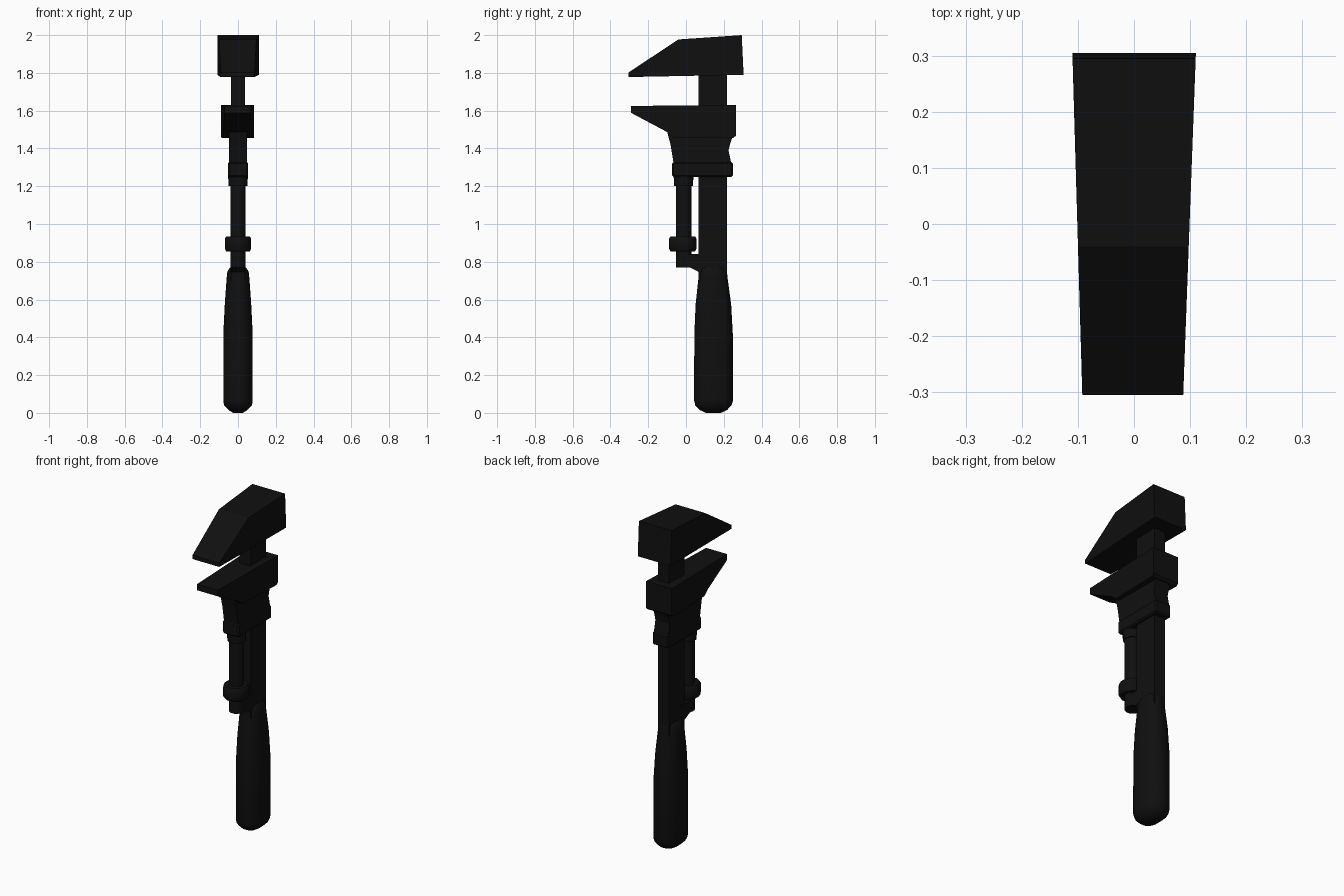
import bpy, bmesh, math

if "Cube" in bpy.data.objects:
    bpy.data.objects.remove(bpy.data.objects["Cube"])

black = bpy.data.materials.new("black_iron")
black.diffuse_color = (0.005, 0.005, 0.005, 1)
black.use_nodes = True
black.node_tree.nodes["Principled BSDF"].inputs["Base Color"].default_value = black.diffuse_color


def finish(name, bm, smooth=False, bevel=0):
    bmesh.ops.recalc_face_normals(bm, faces=bm.faces)
    me = bpy.data.meshes.new(name)
    bm.to_mesh(me)
    bm.free()
    me.materials.append(black)
    ob = bpy.data.objects.new(name, me)
    bpy.context.collection.objects.link(ob)
    if bevel:
        m = ob.modifiers.new("edge", 'BEVEL')
        m.width = bevel
        m.segments = 1
    if smooth:
        bpy.ops.object.select_all(action='DESELECT')
        ob.select_set(True)
        bpy.context.view_layer.objects.active = ob
        bpy.ops.object.shade_smooth_by_angle(angle=math.radians(40))
    return ob


def prism(name, profile, left, right, bevel=0):
    """Side profile (y, z) spanned between x limits that may depend on y."""
    bm = bmesh.new()
    sides = [[bm.verts.new((f(y), y, z)) for y, z in profile] for f in (left, right)]
    n = len(profile)
    for s in sides:
        bm.faces.new(s)
    for i in range(n):
        j = (i + 1) % n
        bm.faces.new((sides[0][i], sides[0][j], sides[1][j], sides[1][i]))
    return finish(name, bm, bevel=bevel)


def slab(name, profile, half, bevel=0):
    return prism(name, profile, lambda y: -half, lambda y: half, bevel)


def box(name, half, y0, y1, z0, z1, bevel=0):
    return slab(name, [(y0, z0), (y1, z0), (y1, z1), (y0, z1)], half, bevel)


def loft(name, sections, sides=12, power=1.0):
    """Rounded sections (z, centre y, half width x, half depth y)."""
    bm = bmesh.new()
    rings = []
    for z, cy, rx, ry in sections:
        ring = []
        for i in range(sides):
            a = math.tau * (i + 0.5) / sides
            c, s = math.cos(a), math.sin(a)
            # normalised so that the outermost corner reaches the half width
            k = math.cos(math.pi / sides) ** power
            ring.append(bm.verts.new((math.copysign(abs(c) ** power, c) * rx / k,
                                      cy + math.copysign(abs(s) ** power, s) * ry / k, z)))
        rings.append(ring)
    for a, b in zip(rings, rings[1:]):
        for i in range(sides):
            j = (i + 1) % sides
            bm.faces.new((a[i], a[j], b[j], b[i]))
    bm.faces.new(rings[0])
    bm.faces.new(rings[-1])
    return finish(name, bm, smooth=True)


# Fixed hammer-shaped upper jaw, tapering towards its tip
prism("upper_jaw", [(-0.305, 1.778), (0.305, 1.79), (0.295, 2.0), (-0.04, 1.977), (-0.305, 1.802)],
      lambda y: -0.101 - 0.029 * y, lambda y: 0.099 + 0.037 * y)

# Sliding lower jaw
prism("lower_jaw", [(-0.29, 1.625), (-0.29, 1.588), (-0.10, 1.487), (-0.065, 1.458),
                    (0.25, 1.455), (0.265, 1.468), (0.265, 1.63)],
      lambda y: -0.081 - 0.03 * y, lambda y: 0.076 + 0.03 * y)

# Web and collar under the sliding jaw
slab("jaw_web", [(-0.10, 1.49), (-0.082, 1.42), (-0.065, 1.32), (0.24, 1.32),
                 (0.225, 1.39), (0.235, 1.43), (0.25, 1.47)], 0.048)
box("jaw_collar", 0.054, -0.073, 0.248, 1.248, 1.328, 0.008)

# Straight flat bar running from the handle into the head
box("shaft_bar", 0.037, 0.066, 0.216, 0.70, 1.82)

# Adjusting screw, its nut and the knurled wheel
loft("screw_nut", [(1.20, -0.013, 0.05, 0.05), (1.27, -0.013, 0.053, 0.053)])
loft("adjusting_screw", [(0.77, -0.013, 0.041, 0.041), (1.26, -0.013, 0.041, 0.041)])
loft("knurled_wheel", [(0.855, -0.017, 0.062, 0.065), (0.868, -0.017, 0.07, 0.072),
                       (0.922, -0.017, 0.07, 0.072), (0.935, -0.017, 0.062, 0.065)])

# Lug that carries the screw foot
loft("screw_foot", [(0.77, -0.013, 0.041, 0.041), (0.845, -0.013, 0.041, 0.041)])
slab("foot_lug", [(-0.013, 0.772), (0.02, 0.77), (0.075, 0.742), (0.12, 0.74),
                  (0.12, 0.842), (-0.013, 0.842)], 0.038)

# Swelling handle with a rounded butt
loft("handle", [(0.005, 0.145, 0.025, 0.04), (0.02, 0.145, 0.05, 0.072), (0.045, 0.145, 0.074, 0.096),
                (0.07, 0.146, 0.078, 0.103), (0.42, 0.146, 0.078, 0.102),
                (0.58, 0.145, 0.07, 0.094), (0.72, 0.143, 0.06, 0.077),
                (0.755, 0.142, 0.056, 0.075), (0.775, 0.141, 0.042, 0.074)], 12, 0.8)
bpy.data.objects["handle"].location.z = -0.005
